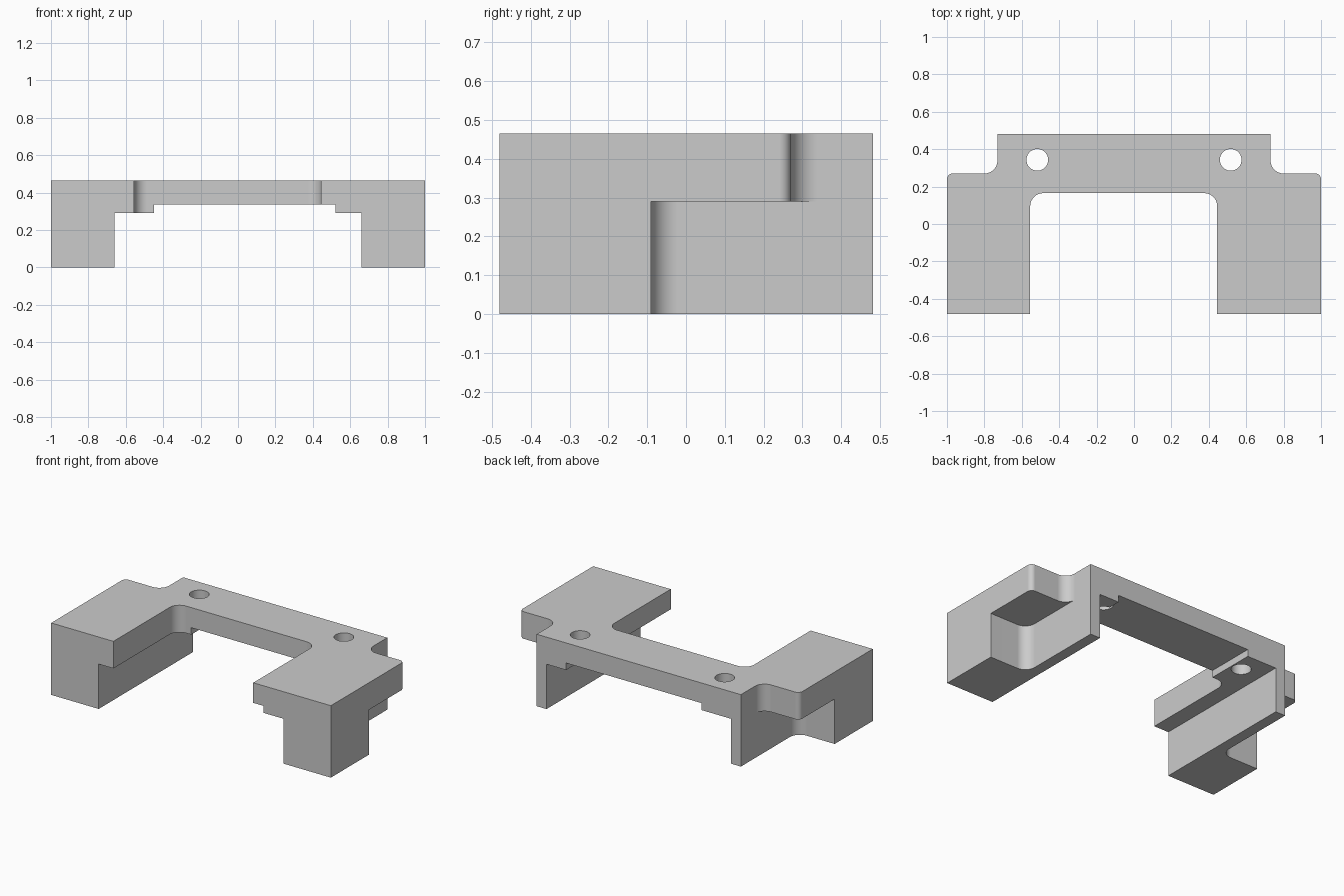
import bpy
import bmesh
from math import pi, cos, sin
from mathutils import Vector

cube = bpy.data.objects.get("Cube")
if cube:
    bpy.data.objects.remove(cube, do_unlink=True)

TOP, SHELF, CHANNEL = 0.465, 0.29, 0.335
STEPS = 10

grey = bpy.data.materials.new("plain_grey")
grey.use_nodes = True
grey.diffuse_color = (0.6, 0.6, 0.6, 1)
grey.node_tree.nodes["Principled BSDF"].inputs["Base Color"].default_value = grey.diffuse_color


def rounded(corners):
    """Outline points from right-angled corners given as (x, y, fillet radius)."""
    out = []
    for i, (x, y, r) in enumerate(corners):
        p = Vector((x, y))
        if r == 0:
            out.append(p)
            continue
        a = (Vector(corners[i - 1][:2]) - p).normalized() * r
        b = (Vector(corners[(i + 1) % len(corners)][:2]) - p).normalized() * r
        for k in range(STEPS + 1):
            t = pi / 2 * k / STEPS
            out.append(p + a * (1 - sin(t)) + b * (1 - cos(t)))
    return out


def prism(name, outline, z0, z1):
    bm = bmesh.new()
    face = bm.faces.new([bm.verts.new((p[0], p[1], z0)) for p in outline])
    top = bmesh.ops.extrude_face_region(bm, geom=[face])["geom"]
    verts = [v for v in top if isinstance(v, bmesh.types.BMVert)]
    bmesh.ops.translate(bm, vec=(0, 0, z1 - z0), verts=verts)
    bmesh.ops.recalc_face_normals(bm, faces=bm.faces)
    mesh = bpy.data.meshes.new(name)
    bm.to_mesh(mesh)
    bm.free()
    mesh.materials.append(grey)
    obj = bpy.data.objects.new(name, mesh)
    bpy.context.collection.objects.link(obj)
    return obj


def cut(body, outline, z0, z1):
    cutter = prism("cutter", outline, z0, z1)
    cutter.hide_render = True
    mod = body.modifiers.new("cut", "BOOLEAN")
    mod.operation = "DIFFERENCE"
    mod.solver = "EXACT"
    mod.object = cutter
    bpy.context.view_layer.objects.active = body
    bpy.ops.object.modifier_apply(modifier=mod.name)
    bpy.data.objects.remove(cutter, do_unlink=True)


def box(x0, x1, y0, y1):
    return [(x0, y0), (x1, y0), (x1, y1), (x0, y1)]


# Full-height body with the U-shaped outline
bracket = prism("bracket", rounded([
    (-1, -0.48, 0), (-0.555, -0.48, 0), (-0.555, 0.165, 0.07),
    (0.445, 0.165, 0.07), (0.445, -0.48, 0), (1, -0.48, 0),
    (1, 0.27, 0.03), (0.73, 0.27, 0.07), (0.73, 0.482, 0),
    (-0.73, 0.482, 0), (-0.73, 0.27, 0.07), (-1, 0.27, 0.03)]), 0, TOP)

# Space between the legs, then the shallower off-centre channel
cut(bracket, box(-0.66, 0.66, -0.7, 0.7), -0.2, SHELF)
cut(bracket, box(-0.45, 0.52, -0.7, 0.7), -0.2, CHANNEL)

# Mirrored outer pockets and screw holes
for s in (-1, 1):
    pocket = rounded([(s * 0.73, -0.09, 0.07), (s * 1.2, -0.09, 0),
                      (s * 1.2, 0.7, 0), (s * 0.73, 0.7, 0)])
    cut(bracket, pocket, -0.2, SHELF)
    hole = [(s * 0.517 + 0.058 * cos(2 * pi * k / 40), 0.343 + 0.058 * sin(2 * pi * k / 40))
            for k in range(40)]
    cut(bracket, hole, 0.1, 0.7)

# Smooth fillets with crisp edges
bpy.ops.object.select_all(action="DESELECT")
bracket.select_set(True)
bpy.context.view_layer.objects.active = bracket
bpy.ops.object.shade_smooth_by_angle(angle=pi / 6)
weighted = bracket.modifiers.new("weighted_normals", "WEIGHTED_NORMAL")
weighted.keep_sharp = True
